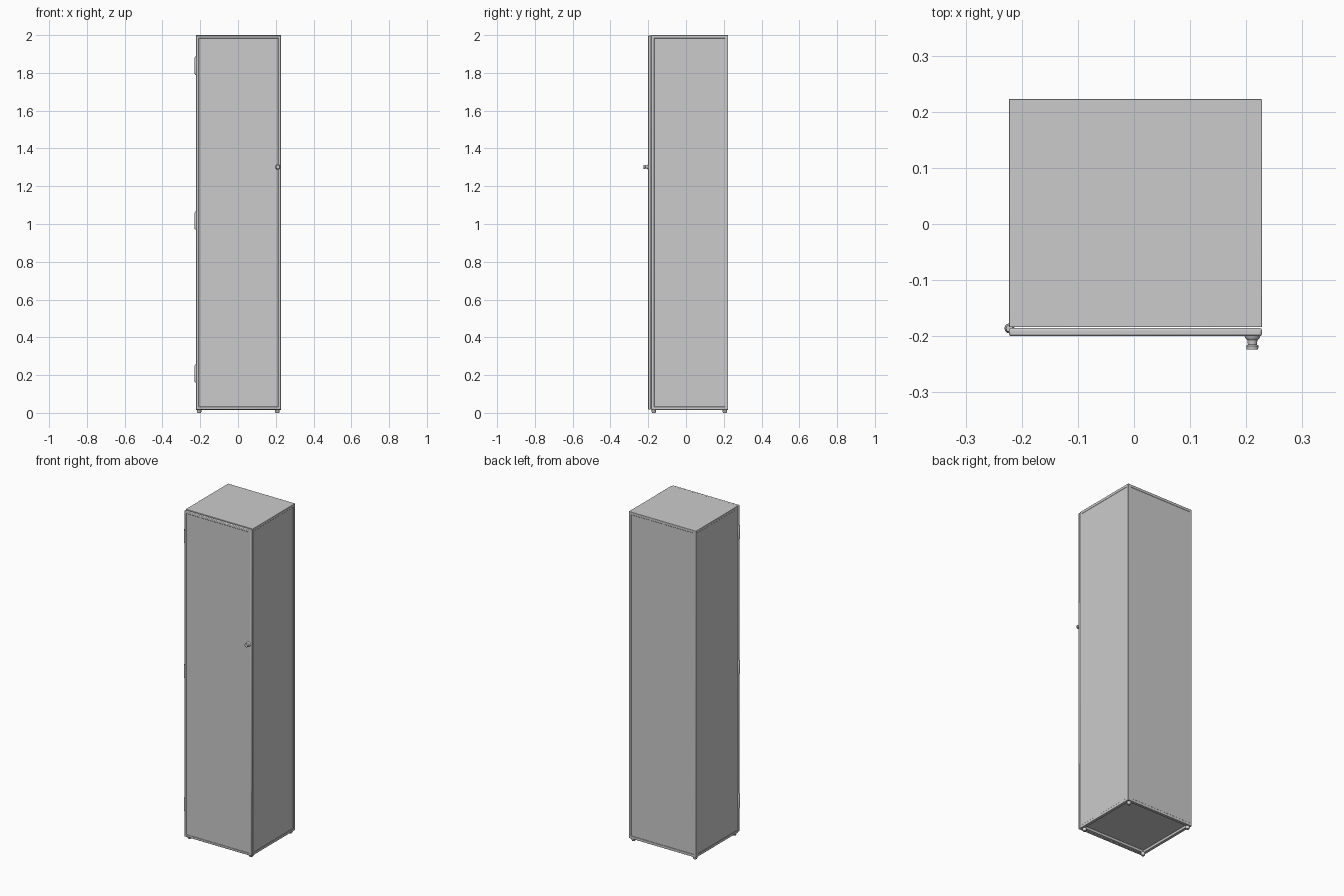
import bpy, bmesh, math
from mathutils import Matrix, Vector

if "Cube" in bpy.data.objects:
    bpy.data.objects.remove(bpy.data.objects["Cube"])


def finish(bm, name, angle=30):
    bmesh.ops.recalc_face_normals(bm, faces=bm.faces)
    me = bpy.data.meshes.new(name)
    bm.to_mesh(me)
    bm.free()
    ob = bpy.data.objects.new(name, me)
    bpy.context.collection.objects.link(ob)
    bpy.context.view_layer.objects.active = ob
    ob.select_set(True)
    bpy.ops.object.shade_smooth_by_angle(angle=math.radians(angle))
    ob.select_set(False)
    return ob


def box_bm(lo, hi):
    bm = bmesh.new()
    lo, hi = Vector(lo), Vector(hi)
    bmesh.ops.create_cube(bm, size=1, matrix=Matrix.Translation((lo + hi) / 2)
                          @ Matrix.Diagonal((*(hi - lo), 1)))
    bm.normal_update()
    return bm


def sink(bm, normal, border, depth, slope=0.002):
    """Press a panel into the face that looks along normal."""
    face = max(bm.faces, key=lambda f: f.normal.dot(Vector(normal)) * f.calc_area())
    bmesh.ops.inset_region(bm, faces=[face], thickness=border)
    bmesh.ops.inset_region(bm, faces=[face], thickness=slope, depth=-depth)
    bm.normal_update()


def lathe(name, profile, matrix, steps=16):
    """Revolve (radius, height) points around local z."""
    bm = bmesh.new()
    vs = [bm.verts.new((r, 0, h)) for r, h in profile]
    es = [bm.edges.new(p) for p in zip(vs, vs[1:])]
    bmesh.ops.spin(bm, geom=vs + es, cent=(0, 0, 0), axis=(0, 0, 1),
                   angle=math.tau, steps=steps)
    bmesh.ops.remove_doubles(bm, verts=bm.verts, dist=1e-5)
    bm.transform(matrix)
    return finish(bm, name, 35)


def bevel(ob, width):
    m = ob.modifiers.new("rounded_edges", "BEVEL")
    m.width, m.segments, m.limit_method = width, 2, "ANGLE"
    m.angle_limit = math.radians(60)


# Locker carcass with pressed side and back panels and a recessed underside
bm = box_bm((-0.223, -0.184, 0.016), (0.228, 0.223, 2.0))
for n in ((1, 0, 0), (-1, 0, 0), (0, 1, 0)):
    sink(bm, n, 0.022, 0.001)
sink(bm, (0, 0, -1), 0.024, 0.015, 0.001)
bevel(finish(bm, "locker_body"), 0.0015)

# Door with a shallow pressed panel
bm = box_bm((-0.223, -0.2, 0.018), (0.228, -0.1855, 1.998))
sink(bm, (0, -1, 0), 0.02, 0.001)
bevel(finish(bm, "door"), 0.004)

# Hinges down the left edge
for i, z in enumerate((0.16, 0.97, 1.79)):
    lathe(f"hinge_{i + 1}", [(0, 0), (0.006, 0), (0.009, 0.012), (0.009, 0.084),
                             (0.006, 0.096), (0, 0.096)],
          Matrix.Translation((-0.222, -0.186, z)), 12)

# Turn knob: base collar, stem and flared head
lathe("knob", [(0, 0), (0.014, 0), (0.013, 0.004), (0.009, 0.008), (0.008, 0.016),
               (0.011, 0.018), (0.010, 0.025), (0, 0.025)],
      Matrix.Translation((0.211, -0.199, 1.302)) @ Matrix.Rotation(math.pi / 2, 4, "X"))

# Feet
for sx, x in (("left", -0.206), ("right", 0.208)):
    for sy, y in (("front", -0.17), ("back", 0.206)):
        lathe(f"{sy}_{sx}_foot", [(0, 0), (0.009, 0), (0.012, 0.005), (0.012, 0.018), (0, 0.018)],
              Matrix.Translation((x, y, 0)), 12)
